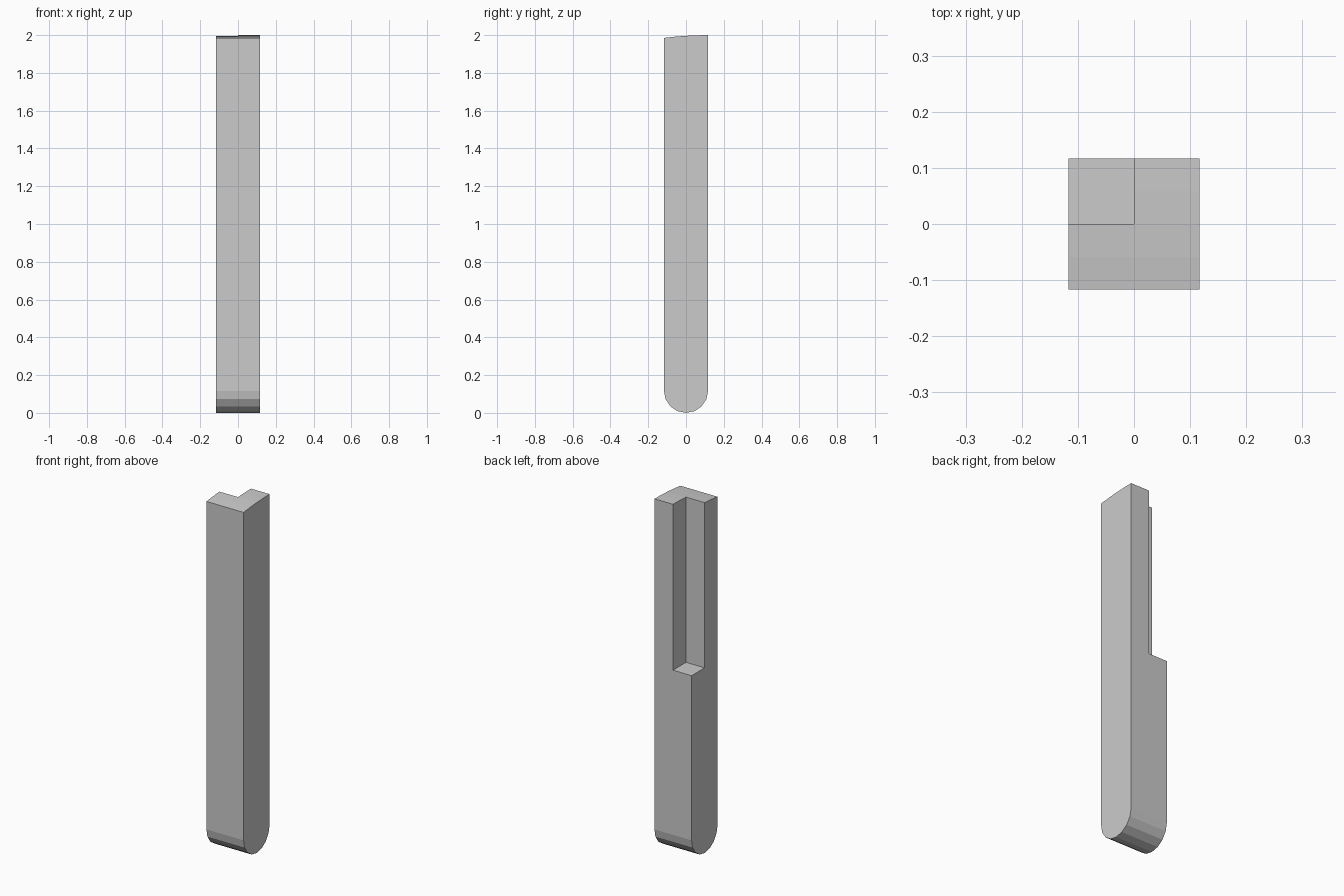
import bpy, bmesh, math

if "Cube" in bpy.data.objects:
    bpy.data.objects.remove(bpy.data.objects["Cube"])

R = 0.117          # half width of the post
NOTCH_Z = 1.055    # floor of the corner notch


def prism_x(name, profile, x0, x1):
    """Extrude a (y, z) outline along x."""
    bm = bmesh.new()
    face = bm.faces.new([bm.verts.new((x0, y, z)) for y, z in profile])
    ext = bmesh.ops.extrude_face_region(bm, geom=[face])
    verts = [g for g in ext["geom"] if isinstance(g, bmesh.types.BMVert)]
    bmesh.ops.translate(bm, verts=verts, vec=(x1 - x0, 0, 0))
    bmesh.ops.recalc_face_normals(bm, faces=bm.faces)
    mesh = bpy.data.meshes.new(name)
    bm.to_mesh(mesh)
    bm.free()
    obj = bpy.data.objects.new(name, mesh)
    bpy.context.collection.objects.link(obj)
    return obj


# Post outline: eight-sided half-round foot and a slightly crowned top
profile = []
for i in range(9):
    a = math.pi + math.pi * i / 8
    profile.append((R * math.cos(a), R + R * math.sin(a)))
for i in range(5):
    t = i / 4
    profile.append((R - 2 * R * t, 2.0 - 0.015 * t * t))
post = prism_x("notched_post", profile, -R, R)

# Square notch in the back left corner of the upper half
cutter = prism_x("notch_cutter", [(0, NOTCH_Z), (0.3, NOTCH_Z), (0.3, 2.2), (0, 2.2)], -0.3, 0)
cutter.hide_render = True
mod = post.modifiers.new("notch", 'BOOLEAN')
mod.operation = 'DIFFERENCE'
mod.solver = 'EXACT'
mod.object = cutter
bpy.context.view_layer.objects.active = post
bpy.ops.object.modifier_apply(modifier=mod.name)
bpy.data.objects.remove(cutter)
